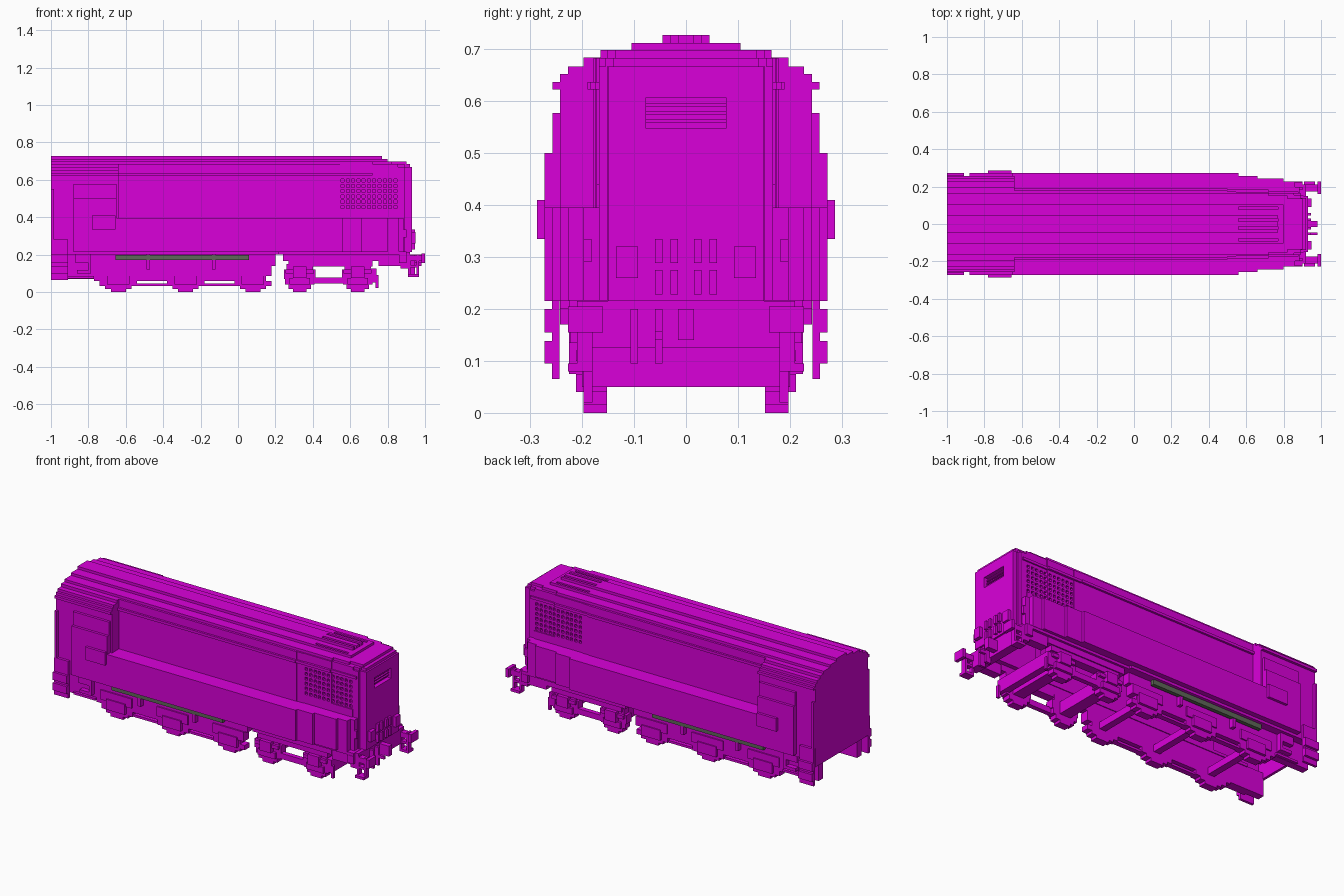
import bpy, bmesh


def material(name, rgb):
    m = bpy.data.materials.new(name)
    m.diffuse_color = (*rgb, 1)
    return m


MAGENTA = material("magenta_paint", (0.7, 0.0, 0.7))
GREEN = material("grey_green_pipe", (0.115, 0.14, 0.1))


def part(name, boxes, mat=MAGENTA, mirror=False):
    """One object from boxes (x0, x1, y0, y1, z0, z1), optionally mirrored in y."""
    bm = bmesh.new()
    for x0, x1, y0, y1, z0, z1 in boxes:
        spans = [(y0, y1), (-y1, -y0)] if mirror else [(y0, y1)]
        for a, b in spans:
            for v in bmesh.ops.create_cube(bm, size=1)["verts"]:
                v.co = ((x0 + x1) / 2 + v.co.x * (x1 - x0),
                        (a + b) / 2 + v.co.y * (b - a),
                        (z0 + z1) / 2 + v.co.z * (z1 - z0))
    me = bpy.data.meshes.new(name)
    bm.to_mesh(me)
    bm.free()
    me.materials.append(mat)
    ob = bpy.data.objects.new(name, me)
    bpy.context.collection.objects.link(ob)
    return ob


def wide(x0, x1, h, z0, z1):
    return (x0, x1, -h, h, z0, z1)


# Hollow hood, narrowing in steps towards the nose
part("hood_sides", [(-0.65, 0.50, 0.15, 0.178, 0.2, 0.683),
                    (0.50, 0.545, 0.14, 0.175, 0.2, 0.683),
                    (0.545, 0.855, 0.13, 0.152, 0.2, 0.683),
                    (0.545, 0.855, 0.14, 0.172, 0.2, 0.44),
                    (0.545, 0.72, 0.14, 0.172, 0.61, 0.683),
                    (0.72, 0.855, 0.14, 0.167, 0.61, 0.683),
                    (0.855, 0.89, 0.13, 0.167, 0.2, 0.667)], mirror=True)
part("hood_ceiling", [wide(-0.65, 0.89, 0.155, 0.66, 0.683)])
part("hood_gutter", [(-0.65, 0.50, 0.16, 0.19, 0.622, 0.637),
                     (0.50, 0.72, 0.16, 0.185, 0.622, 0.637),
                     (0.72, 0.88, 0.15, 0.175, 0.622, 0.637)], mirror=True)

# Stepped roof along the whole length, slotted near the nose
part("roof", [wide(-1, 0.72, 0.165, 0.683, 0.698),
              wide(0.72, 0.82, 0.152, 0.683, 0.698),
              wide(0.82, 0.90, 0.137, 0.683, 0.698),
              wide(-1, 0.56, 0.105, 0.698, 0.712),
              wide(0.77, 0.80, 0.105, 0.698, 0.712),
              wide(-1, 0.56, 0.045, 0.712, 0.727)])
part("roof_ribs", [wide(0.56, 0.77, 0.014, 0.698, 0.727)])
part("roof_side_ribs", [(0.56, 0.77, 0.03, 0.045, 0.698, 0.727),
                        (0.56, 0.77, 0.045, 0.078, 0.698, 0.712),
                        (0.56, 0.77, 0.092, 0.105, 0.698, 0.712)], mirror=True)

# Lower side casings
part("side_casing", [(a, b, 0.15, h, 0.215, 0.395) for a, b, h in
                     [(-0.65, 0.56, 0.272), (0.56, 0.66, 0.257),
                      (0.66, 0.80, 0.242), (0.80, 0.86, 0.227),
                      (0.86, 0.885, 0.197)]], mirror=True)
part("casing_sill", [(-0.88, 0.22, 0.15, 0.242, 0.2, 0.217),
                     (0.22, 0.90, 0.15, 0.225, 0.2, 0.217)], mirror=True)

# Hollow cab with stepped roof and side bays that widen downwards
part("cab_sides", [(-1, -0.64, 0.19, 0.242, 0.2, 0.622)], mirror=True)
part("cab_rear_wall", [wide(-1, -0.985, 0.242, 0.17, 0.622)])
part("cab_front_wall", [(-0.655, -0.64, 0.15, 0.242, 0.2, 0.622)], mirror=True)
part("cab_roof", [wide(-1, -0.64, 0.257, 0.622, 0.637),
                  wide(-1, -0.64, 0.242, 0.637, 0.652),
                  wide(-1, -0.64, 0.227, 0.652, 0.667),
                  wide(-1, -0.64, 0.197, 0.667, 0.684)])
part("cab_bay", [(-0.88, -0.65, 0.2, 0.257, 0.215, 0.577),
                 (-0.88, -0.65, 0.2, 0.272, 0.215, 0.50)], mirror=True)
part("cab_side_box", [(-0.78, -0.655, 0.25, 0.287, 0.335, 0.41)], mirror=True)
part("cab_rear_pillar", [(-1, -0.985, 0.22, 0.257, 0.28, 0.55)], mirror=True)

# Rear step plates with treads
part("rear_steps", [(-1, -0.91, 0.243, 0.258, 0.065, 0.28)]
     + [(-1, -0.91, 0.243, 0.272, z0, z1) for z0, z1 in ((0.095, 0.138), (0.155, 0.2))],
     mirror=True)

# Nose front, built around a louvred opening
part("nose", [wide(0.88, 0.905, 0.152, 0.2, 0.667),
              wide(0.90, 0.93, 0.15, 0.215, 0.547),
              wide(0.90, 0.93, 0.15, 0.607, 0.667),
              (0.90, 0.93, -0.15, -0.077, 0.547, 0.607),
              (0.90, 0.93, 0.077, 0.15, 0.547, 0.607),
              wide(0.88, 0.92, 0.14, 0.667, 0.683)])
part("nose_louvres", [wide(0.90, 0.915, 0.077, z, z + 0.006) for z in (0.559, 0.574, 0.589)])
part("nose_fittings", [(0.92, 0.945, y, y + 0.015, z, z + 0.047)
                       for y in (0.015, 0.045) for z in (0.228, 0.288)]
     + [(0.92, 0.95, 0.092, 0.135, 0.26, 0.32),
        (0.87, 0.90, 0.182, 0.197, 0.29, 0.335)], mirror=True)

# Side radiator grilles: vertical and horizontal bars over the recess
grille = []
for i in range(12):
    x = 0.545 + i * 0.0282
    y = 0.172 if x < 0.72 else 0.167
    grille.append((x - 0.006, x + 0.006, 0.148, y, 0.44, 0.61))
for i in range(7):
    z = 0.44 + i * 0.0283
    grille += [(0.545, 0.72, 0.148, 0.172, z - 0.006, z + 0.006),
               (0.72, 0.86, 0.148, 0.167, z - 0.006, z + 0.006)]
part("grille", grille, mirror=True)

# Buffer beam, buffers, steps and hoses
part("buffer_beam", [wide(0.87, 0.92, 0.21, 0.125, 0.215),
                     wide(0.86, 0.90, 0.227, 0.155, 0.2),
                     wide(0.70, 0.74, 0.20, 0.05, 0.125)])
part("beam_sides", [(0.75, 0.90, 0.16, 0.21, 0.14, 0.205)], mirror=True)
part("buffers", [(0.91, 0.98, 0.175, 0.21, 0.165, 0.195),
                 (0.98, 1.0, 0.16, 0.227, 0.155, 0.205)], mirror=True)
part("front_steps", [(0.91, 0.923, 0.18, 0.21, 0.08, 0.2),
                     (0.955, 0.968, 0.18, 0.21, 0.08, 0.2),
                     (0.91, 0.968, 0.18, 0.227, 0.08, 0.095),
                     (0.91, 0.968, 0.18, 0.21, 0.13, 0.143)], mirror=True)
part("hoses", [(0.91, 0.945, -0.107, -0.092, 0.095, 0.2),
               (0.91, 0.945, -0.06, -0.045, 0.095, 0.2),
               (0.91, 0.98, -0.015, 0.015, 0.14, 0.2),
               (0.945, 0.98, -0.06, -0.045, 0.14, 0.157)])

# Rear bogie: deep side plates with stepped front end and a low rail
part("rear_bogie_plate", [(-0.99, 0.20, 0.155, 0.197, 0.14, 0.205),
                          (-0.99, 0.18, 0.155, 0.197, 0.085, 0.14),
                          (-0.99, -0.77, 0.155, 0.197, 0.07, 0.085),
                          (-0.77, 0.15, 0.155, 0.197, 0.06, 0.085),
                          (-0.74, 0.16, 0.16, 0.19, 0.032, 0.045)], mirror=True)
part("rear_step_boxes", [(-0.87, -0.79, 0.18, 0.225, 0.155, 0.2),
                         (-0.86, -0.79, 0.18, 0.225, 0.10, 0.118),
                         (-0.80, -0.785, 0.18, 0.225, 0.10, 0.2),
                         (-0.91, -0.77, 0.19, 0.212, 0.072, 0.085)], mirror=True)

wheels, boxes, axles = [], [], []
for x in (-0.64, -0.28, 0.08):
    for w, z0, z1 in [(0.04, 0, 0.016), (0.07, 0.016, 0.032), (0.10, 0.032, 0.06)]:
        wheels.append((x - w, x + w, 0.152, 0.197, z0, z1))
    boxes += [(x - 0.06, x + 0.06, 0.19, 0.212, 0.04, 0.10),
              (x - 0.10, x + 0.10, 0.19, 0.205, 0.085, 0.14)]
    axles.append(wide(x - 0.02, x + 0.02, 0.17, 0.06, 0.10))
part("rear_wheels", wheels, mirror=True)
part("rear_axle_boxes", boxes, mirror=True)
part("rear_axles", axles)

# Front bogie: frame, stepped wheels, axle boxes and tie bar
part("front_bogie_frame", [(0.24, 0.75, 0.155, 0.212, 0.165, 0.205),
                           (0.27, 0.72, 0.155, 0.205, 0.135, 0.165),
                           (0.40, 0.58, 0.17, 0.197, 0.045, 0.078),
                           (0.735, 0.75, 0.18, 0.197, 0.02, 0.09)], mirror=True)
wheels, boxes, axles = [], [], []
for x in (0.33, 0.64):
    for w, z0, z1 in [(0.035, 0, 0.016), (0.06, 0.016, 0.04), (0.078, 0.04, 0.07),
                      (0.085, 0.07, 0.12), (0.07, 0.12, 0.15)]:
        wheels.append((x - w, x + w, 0.152, 0.197, z0, z1))
    boxes += [(x - 0.035, x + 0.035, 0.19, 0.225, 0.075, 0.135),
              (x - 0.075, x + 0.075, 0.19, 0.212, 0.10, 0.12),
              (x - 0.055, x + 0.055, 0.19, 0.212, 0.04, 0.075)]
    axles.append(wide(x - 0.035, x + 0.035, 0.17, 0.05, 0.12))
part("front_wheels", wheels, mirror=True)
part("front_axle_boxes", boxes, mirror=True)
part("front_axles", axles)

# Side pipes with brackets below the casing
part("side_pipe", [(-0.655, 0.06, 0.205, 0.227, 0.17, 0.198)], GREEN, mirror=True)
part("pipe_brackets", [(x - 0.01, x + 0.01, 0.19, 0.222, 0.12, 0.205)
                       for x in (-0.48, -0.13)], mirror=True)
